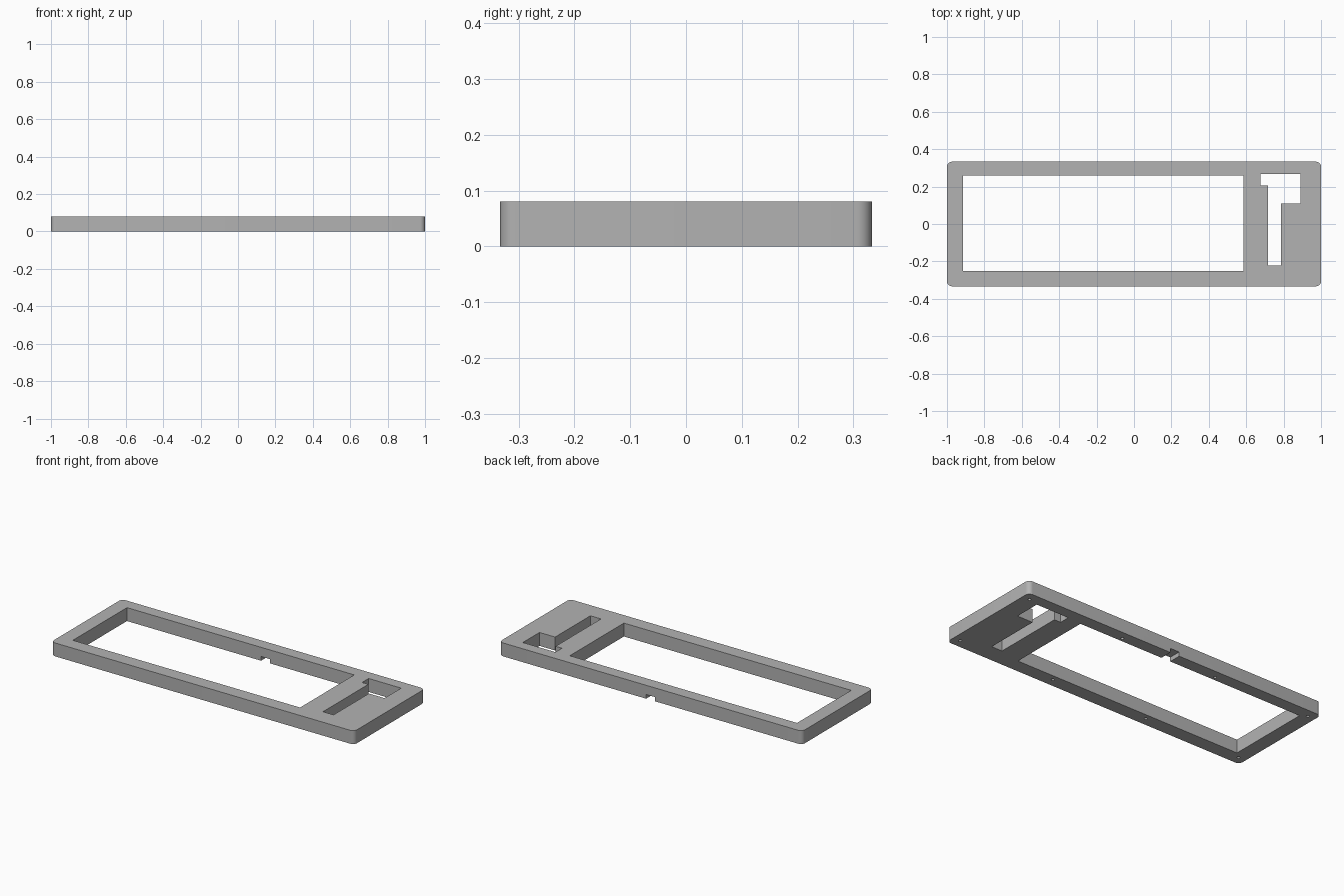
import bpy, bmesh
from mathutils import Matrix

cube = bpy.data.objects.get("Cube")
if cube:
    bpy.data.objects.remove(cube, do_unlink=True)

HEIGHT = 0.08

grey = bpy.data.materials.new("plain grey")
grey.use_nodes = True
colour = (0.45, 0.45, 0.45, 1)
grey.diffuse_color = colour
grey.node_tree.nodes["Principled BSDF"].inputs["Base Color"].default_value = colour


def add_object(name, bm):
    mesh = bpy.data.meshes.new(name)
    bmesh.ops.recalc_face_normals(bm, faces=bm.faces)
    bm.to_mesh(mesh)
    bm.free()
    mesh.materials.append(grey)
    obj = bpy.data.objects.new(name, mesh)
    bpy.context.collection.objects.link(obj)
    return obj


def prism(name, outline, z0, z1, corner=0):
    """Extrude a flat outline from z0 to z1, optionally rounding its upright edges."""
    bm = bmesh.new()
    face = bm.faces.new([bm.verts.new((x, y, z0)) for x, y in outline])
    top = bmesh.ops.extrude_face_region(bm, geom=[face])["geom"]
    bmesh.ops.translate(bm, vec=(0, 0, z1 - z0),
                        verts=[v for v in top if isinstance(v, bmesh.types.BMVert)])
    if corner:
        upright = [e for e in bm.edges if abs(e.verts[0].co.z - e.verts[1].co.z) > 0.01]
        bmesh.ops.bevel(bm, geom=upright, offset=corner, segments=8, profile=0.5,
                        affect='EDGES')
    return add_object(name, bm)


def rect(x0, x1, y0, y1):
    return [(x0, y0), (x1, y0), (x1, y1), (x0, y1)]


# Rounded slab
frame = prism("case_frame", rect(-1, 1, -0.333, 0.333), 0, HEIGHT, corner=0.027)

# Large window, stepped slot and cable notch under the back bar
stepped = [(0.717, -0.223), (0.787, -0.223), (0.787, 0.11), (0.89, 0.11),
           (0.89, 0.267), (0.675, 0.267), (0.675, 0.205), (0.717, 0.205)]
cutters = [
    prism("window_cutter", rect(-0.915, 0.585, -0.25, 0.26), -0.1, 0.2),
    prism("slot_cutter", stepped, -0.1, 0.2),
    prism("notch_cutter", rect(-0.03, 0.03, 0.2, 0.4), -0.1, 0.025),
]

# Blind screw holes along the underside
bm = bmesh.new()
for x in (-0.953, -0.318, 0.318, 0.953):
    for y in (-0.283, 0.283):
        bmesh.ops.create_cone(bm, cap_ends=True, segments=16, radius1=0.009, radius2=0.009,
                              depth=0.1, matrix=Matrix.Translation((x, y, 0)))
cutters.append(add_object("screw_hole_cutter", bm))

# Cut the openings, then drop the cutters
bpy.ops.object.select_all(action='DESELECT')
bpy.context.view_layer.objects.active = frame
frame.select_set(True)
for cutter in cutters:
    cutter.hide_render = True
    mod = frame.modifiers.new(cutter.name, 'BOOLEAN')
    mod.operation = 'DIFFERENCE'
    mod.solver = 'EXACT'
    mod.object = cutter
    bpy.ops.object.modifier_apply(modifier=mod.name)
    bpy.data.objects.remove(cutter, do_unlink=True)

bpy.ops.object.shade_smooth_by_angle(angle=0.6)
